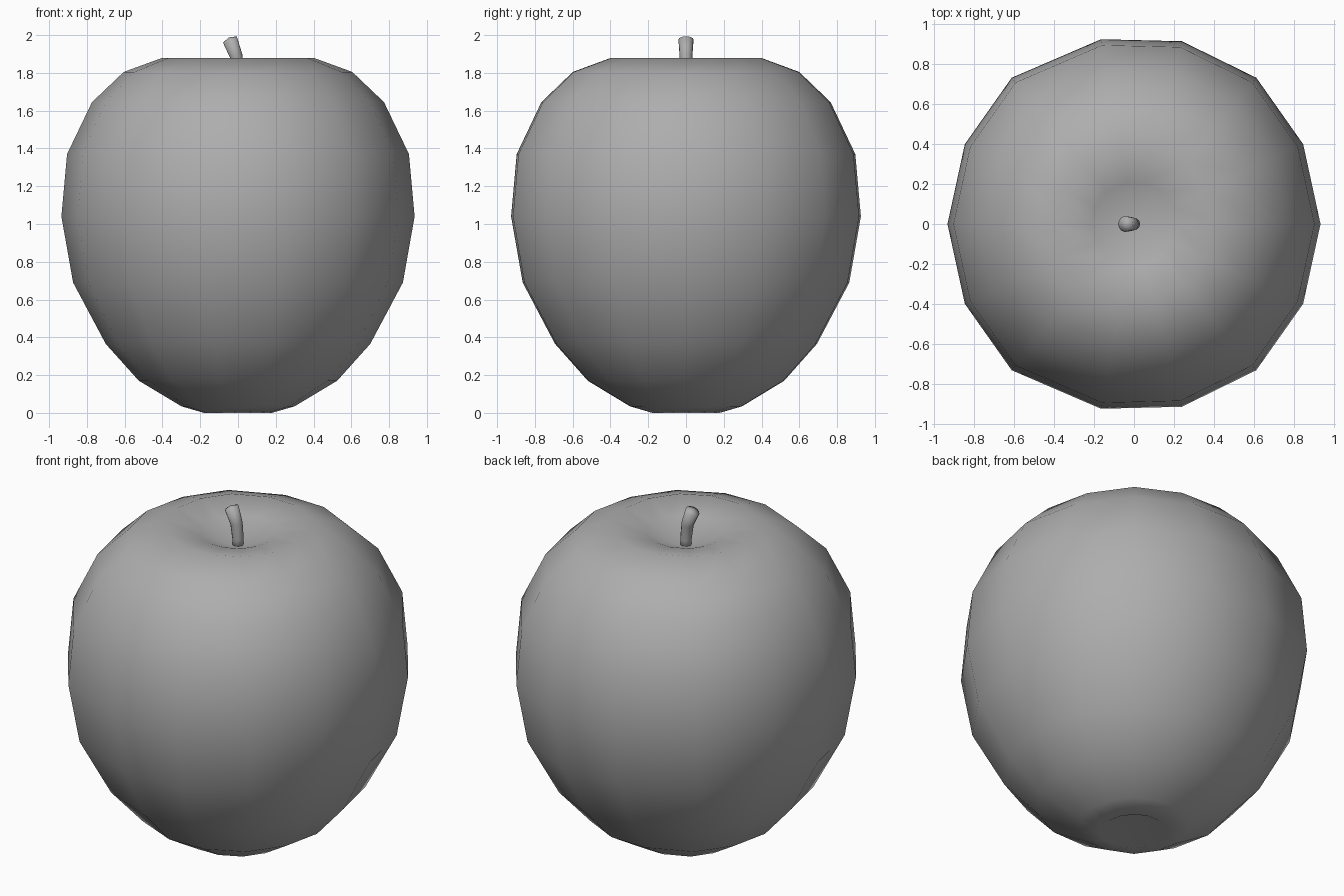
import bpy, bmesh, math

if "Cube" in bpy.data.objects:
    bpy.data.objects.remove(bpy.data.objects["Cube"])

# Dark grey shared by both parts
grey = bpy.data.materials.new("dark_grey")
grey.diffuse_color = (0.42, 0.42, 0.42, 1)
grey.use_nodes = True
grey.node_tree.nodes["Principled BSDF"].inputs["Base Color"].default_value = grey.diffuse_color


def skin(name, rings, bottom, top):
    """Skin a stack of equal rings, closing each end with a fan to a pole."""
    bm = bmesh.new()
    rows = [[bm.verts.new(p) for p in ring] for ring in rings]
    lo, hi = bm.verts.new(bottom), bm.verts.new(top)
    n = len(rows[0])
    for i in range(n):
        j = (i + 1) % n
        bm.faces.new((lo, rows[0][j], rows[0][i]))
        bm.faces.new((hi, rows[-1][i], rows[-1][j]))
        for a, b in zip(rows, rows[1:]):
            bm.faces.new((a[i], a[j], b[j], b[i]))
    bmesh.ops.recalc_face_normals(bm, faces=bm.faces)
    for f in bm.faces:
        f.smooth = True
    mesh = bpy.data.meshes.new(name)
    bm.to_mesh(mesh)
    bm.free()
    mesh.materials.append(grey)
    ob = bpy.data.objects.new(name, mesh)
    bpy.context.collection.objects.link(ob)


# Fruit: slightly uneven 14-sided plan, scaled along a side profile
half = [(0.935, 0), (0.848, 0.40), (0.613, 0.733), (0.24, 0.916),
        (-0.165, 0.926), (-0.613, 0.733), (-0.848, 0.40), (-0.935, 0)]
plan = half + [(x, -y) for x, y in half[-2:0:-1]]
profile = [(0.18, 0.0), (0.30, 0.035), (0.525, 0.17), (0.70, 0.365),
           (0.873, 0.69), (0.935, 1.04), (0.905, 1.37), (0.773, 1.645),
           (0.605, 1.805), (0.40, 1.88), (0.21, 1.84)]
rings = [[(x * r / 0.935, y * r / 0.935, z) for x, y in plan] for r, z in profile]
skin("apple_body", rings, (0, 0, 0.10), (0, 0, 1.755))

# Stem: tapered tube that leans to the left, with a softly rounded tip
path = [(0.0, 1.74, 0.030, 0), (0.0, 1.80, 0.031, 4),
        (-0.010, 1.89, 0.034, 14), (-0.043, 1.977, 0.040, 24)]
stem = []
for x, z, r, lean in path:
    a = math.radians(lean)
    stem.append([(x + r * math.cos(t) * math.cos(a), r * math.sin(t),
                  z + r * math.cos(t) * math.sin(a))
                 for t in (k * math.tau / 12 for k in range(12))])
skin("stem", stem, (0, 0, 1.74), (-0.047, 0, 1.988))
